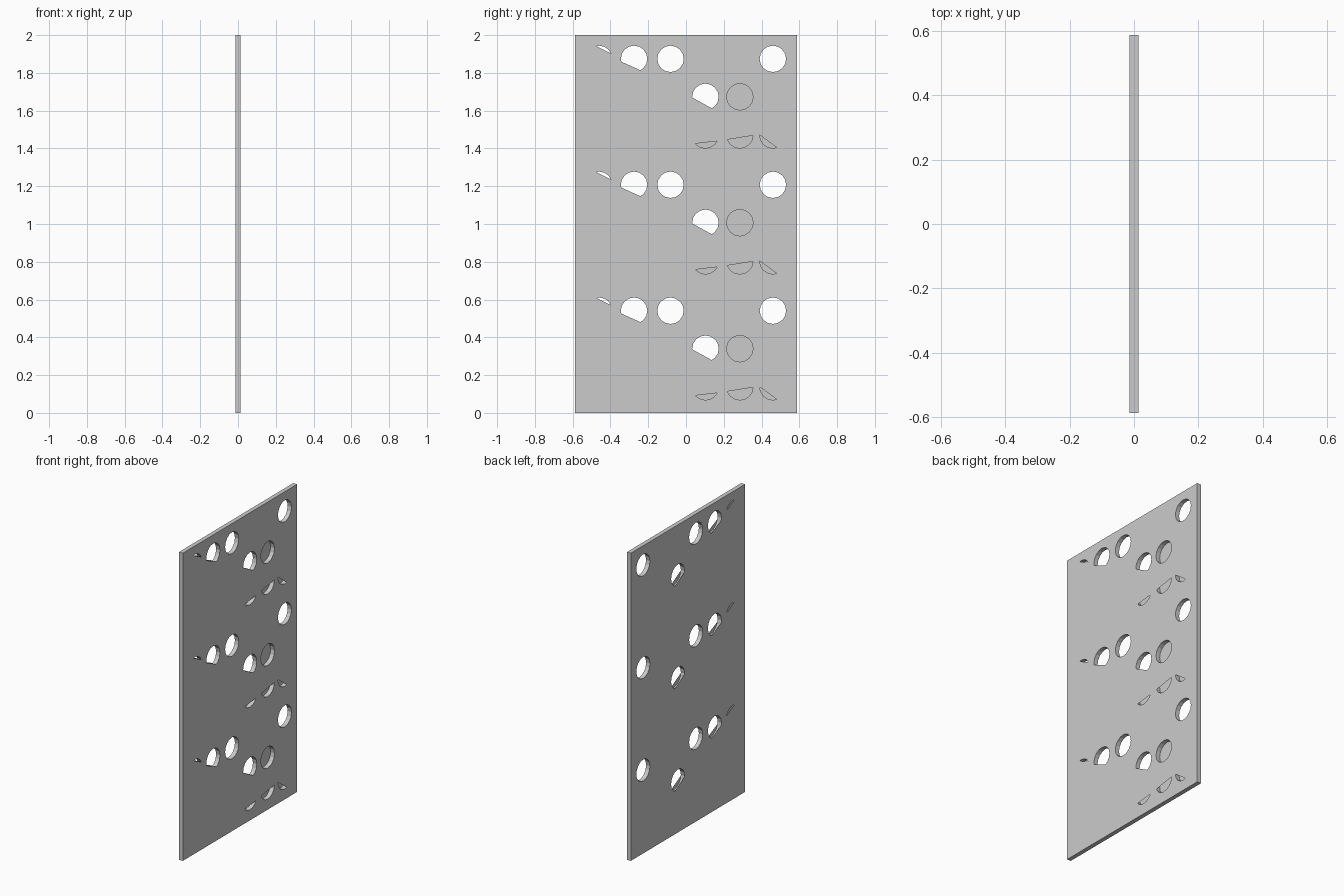
import bpy, bmesh, math
from mathutils import Vector
from mathutils.geometry import delaunay_2d_cdt

if "Cube" in bpy.data.objects:
    bpy.data.objects.remove(bpy.data.objects["Cube"])

HX, HY, H, R, SIDES = 0.014, 0.587, 2.0, 0.07, 16

# hole patterns in one repeat: centre y, z, front chord, back chord
# a chord (p, q) keeps the part of the circle on its left; "full" = whole circle
FULL = "full"
def same(*c):
    return c, c
HOLES = [
    (-0.460, 0.541, *same((-0.018, 0.069), (0.056, 0.032))),
    (-0.275, 0.541, *same((-0.070, -0.014), (0.037, -0.062))),
    (-0.082, 0.541, FULL, FULL),
    (0.460, 0.541, FULL, FULL),
    (0.103, 0.340, *same((-0.070, -0.004), (0.034, -0.061))),
    (0.285, 0.340, FULL, ((-0.070, 0.0), (0.018, -0.068))),
    (0.103, 0.138, ((0.060, -0.033), (-0.053, -0.046)), None),
    (0.285, 0.138, ((0.069, -0.003), (-0.069, -0.025)), None),
    (0.460, 0.138, ((0.021, -0.067), (-0.070, 0.0)), None),
]

def side(p, q, v):
    return (q.x - p.x) * (v.y - p.y) - (q.y - p.y) * (v.x - p.x)

def circle():
    return [Vector((R * math.cos(2 * math.pi * i / SIDES), R * math.sin(2 * math.pi * i / SIDES)))
            for i in range(SIDES)]

def opening(chord):
    """Circle clipped to the left side of a chord."""
    pts = circle()
    if chord == FULL:
        return pts
    p, q = Vector(chord[0]), Vector(chord[1])
    out = []
    for a, b in zip(pts, pts[1:] + pts[:1]):
        sa, sb = side(p, q, a), side(p, q, b)
        if sa >= 0:
            out.append(a)
        if sa * sb < 0:
            out.append(a.lerp(b, sa / (sa - sb)))
    return out

def inside(loop, v):
    return all(side(loop[i - 1], loop[i], v) > 0 for i in range(len(loop)))

def finish(bm, name):
    me = bpy.data.meshes.new(name)
    bm.to_mesh(me)
    bm.free()
    ob = bpy.data.objects.new(name, me)
    bpy.context.collection.objects.link(ob)

def placed():
    for k in range(3):
        for y, z, front, back in HOLES:
            yield Vector((y, z + k * 2 / 3)), front, back

RECT = [Vector(c) for c in ((-HY, 0), (HY, 0), (HY, H), (-HY, H))]

def sheet(name, x, which):
    """Flat panel face with its openings."""
    loops = []
    for c, front, back in placed():
        chord = front if which == "front" else back
        if chord:
            loops.append([c + v for v in opening(chord)])
    pts, edges = [], []
    for loop in [RECT] + loops:
        n, m = len(pts), len(loop)
        pts += loop
        edges += [(n + i, n + (i + 1) % m) for i in range(m)]
    verts, _, tris, *_ = delaunay_2d_cdt(pts, edges, [], 0, 1e-6)
    bm = bmesh.new()
    vs = [bm.verts.new((x, v.x, v.y)) for v in verts]
    for t in tris:
        mid = sum((verts[i] for i in t), Vector((0, 0))) / 3
        if not any(inside(loop, mid) for loop in loops):
            f = bm.faces.new([vs[i] for i in t])
            f.normal_update()
            if f.normal.x * x < 0:
                f.normal_flip()
    finish(bm, name)

def band(bm, loop, inward):
    """Strip of wall joining the two panel faces."""
    a = [bm.verts.new((-HX, v.x, v.y)) for v in loop]
    b = [bm.verts.new((HX, v.x, v.y)) for v in loop]
    for i in range(len(loop)):
        f = bm.faces.new((a[i - 1], a[i], b[i], b[i - 1]))
        if inward:
            f.normal_flip()

sheet("panel_front", HX, "front")
sheet("panel_back", -HX, "back")

# outer rim
bm = bmesh.new()
band(bm, RECT, False)
finish(bm, "panel_rim")

# round walls inside the holes
bm = bmesh.new()
for c, _, _ in placed():
    band(bm, [c + v for v in circle()], True)
finish(bm, "hole_walls")
